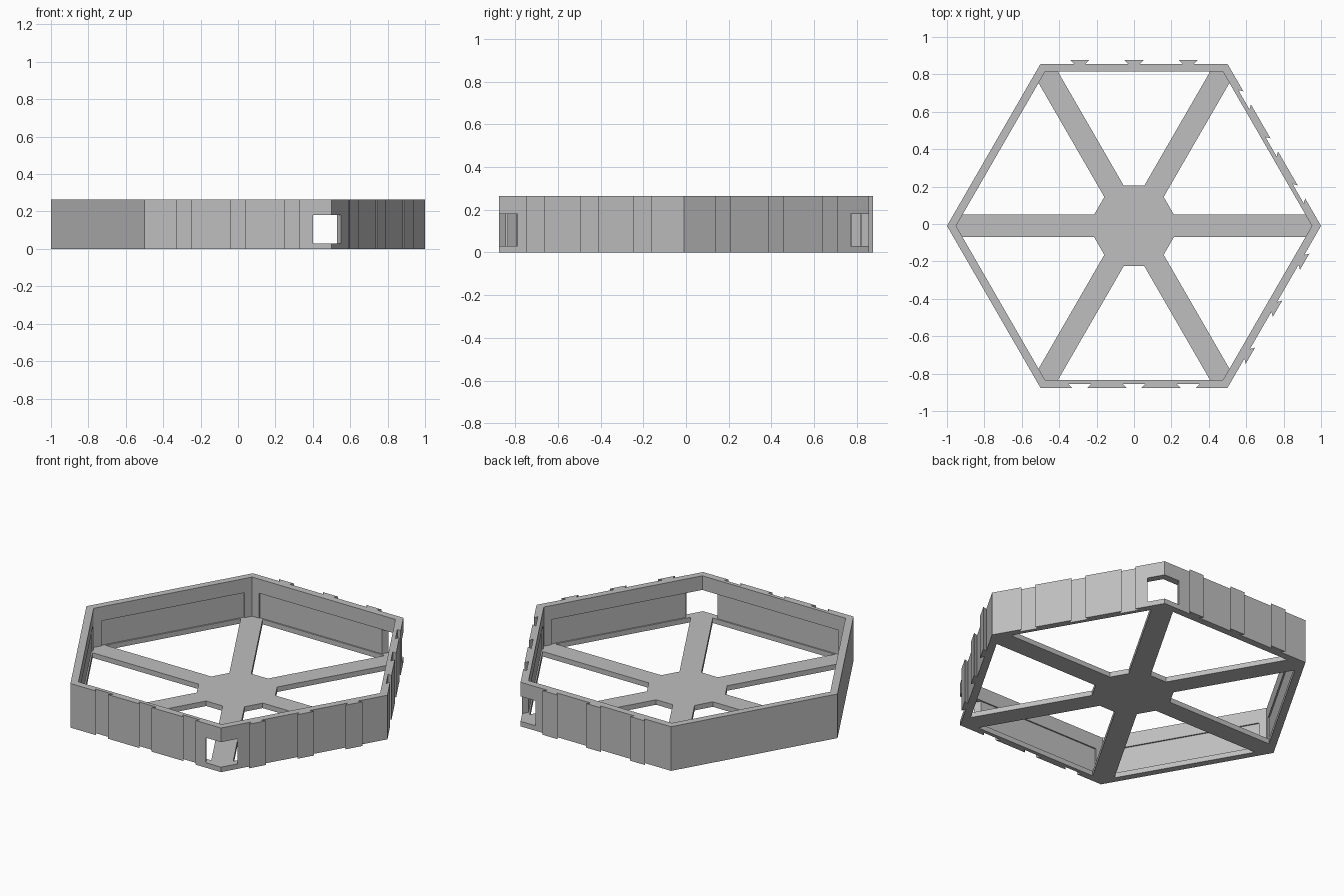
import bpy, bmesh, math
from mathutils import Matrix, Vector

cube = bpy.data.objects.get("Cube")
if cube:
    bpy.data.objects.remove(cube, do_unlink=True)

CENTRE_Y = -0.01
HEIGHT = 0.265
FLOOR = 0.03          # floor thickness, also the sill of the openings
OPENING_TOP = 0.18
APOTHEM = math.sqrt(3) / 2
WALL = 0.042
JOINT = 0.02          # depth of the dovetail joints
SPACING = 0.29

grey = bpy.data.materials.new("light_grey")
grey.use_nodes = True
grey.diffuse_color = (0.52, 0.52, 0.52, 1)
grey.node_tree.nodes["Principled BSDF"].inputs["Base Color"].default_value = grey.diffuse_color


def turn(x, y, degrees):
    v = Matrix.Rotation(math.radians(degrees), 2) @ Vector((x, y))
    return v.x, v.y


def prism(name, outlines, z0, z1):
    """Extrude flat outlines from z0 to z1 as one object."""
    bm = bmesh.new()
    for outline in outlines:
        face = bm.faces.new([bm.verts.new((x, y + CENTRE_Y, z0)) for x, y in outline])
        top = bmesh.ops.extrude_face_region(bm, geom=[face])["geom"]
        bmesh.ops.translate(bm, vec=(0, 0, z1 - z0),
                            verts=[v for v in top if isinstance(v, bmesh.types.BMVert)])
    bmesh.ops.recalc_face_normals(bm, faces=bm.faces)
    mesh = bpy.data.meshes.new(name)
    bm.to_mesh(mesh)
    bm.free()
    mesh.materials.append(grey)
    obj = bpy.data.objects.new(name, mesh)
    bpy.context.collection.objects.link(obj)
    return obj


def cut(target, cutter):
    cutter.hide_render = True
    mod = target.modifiers.new("cut", 'BOOLEAN')
    mod.operation = 'DIFFERENCE'
    mod.solver = 'EXACT'
    mod.object = cutter
    bpy.context.view_layer.objects.active = target
    bpy.ops.object.modifier_apply(modifier=mod.name)
    bpy.data.objects.remove(cutter, do_unlink=True)


def hexagon(radius):
    return [turn(radius, 0, 60 * k) for k in range(6)]


# Outer wall outline: dovetail tails and sockets alternate on four sides
sides = ["socket", "tail", "plain", "plain", "socket", "tail"]
joints = {"tail": (0.03, 0.05, JOINT), "socket": (0.04, 0.06, -JOINT)}
outline = []
for k, kind in enumerate(sides):
    points = [(APOTHEM, -0.5)]
    if kind in joints:
        root, tip, depth = joints[kind]
        for s in (-SPACING, 0, SPACING):
            points += [(APOTHEM, s - root), (APOTHEM + depth, s - tip),
                       (APOTHEM + depth, s + tip), (APOTHEM, s + root)]
    outline += [turn(x, y, 60 * k + 30) for x, y in points]
wall = prism("hexagonal_wall", [outline], 0, HEIGHT)

# Hollow interior
inner_radius = (APOTHEM - WALL) / APOTHEM
cut(wall, prism("interior_cutter", [hexagon(inner_radius)], -0.1, HEIGHT + 0.1))

# Shallow recessed panel inside each wall
inner = APOTHEM - WALL
recess = []
for k in range(6):
    for x, y in [(inner - 0.01, -0.43), (inner + 0.008, -0.43),
                 (inner + 0.008, 0.43), (inner - 0.01, 0.43)]:
        recess.append(turn(x, y, 60 * k + 30))
cut(wall, prism("recess_cutter", [recess], FLOOR, OPENING_TOP))

# Openings through two corners
half = 0.1 * APOTHEM
box = [(0.84, -half), (1.1, -half), (1.1, half), (0.84, half)]
openings = [[turn(x, y, a) for x, y in box] for a in (60, -60)]
cut(wall, prism("opening_cutter", openings, FLOOR, OPENING_TOP))

# Floor: hub with six spokes reaching into the corners
w = 0.06
slope = w / math.sqrt(3)
spoke = [(0.248 - slope, -w), (inner_radius - slope, -w), (inner_radius, 0),
         (inner_radius - slope, w), (0.248 - slope, w)]
prism("hub_and_spokes", [[turn(x, y, 60 * k) for k in range(6) for x, y in spoke]], 0, FLOOR)
